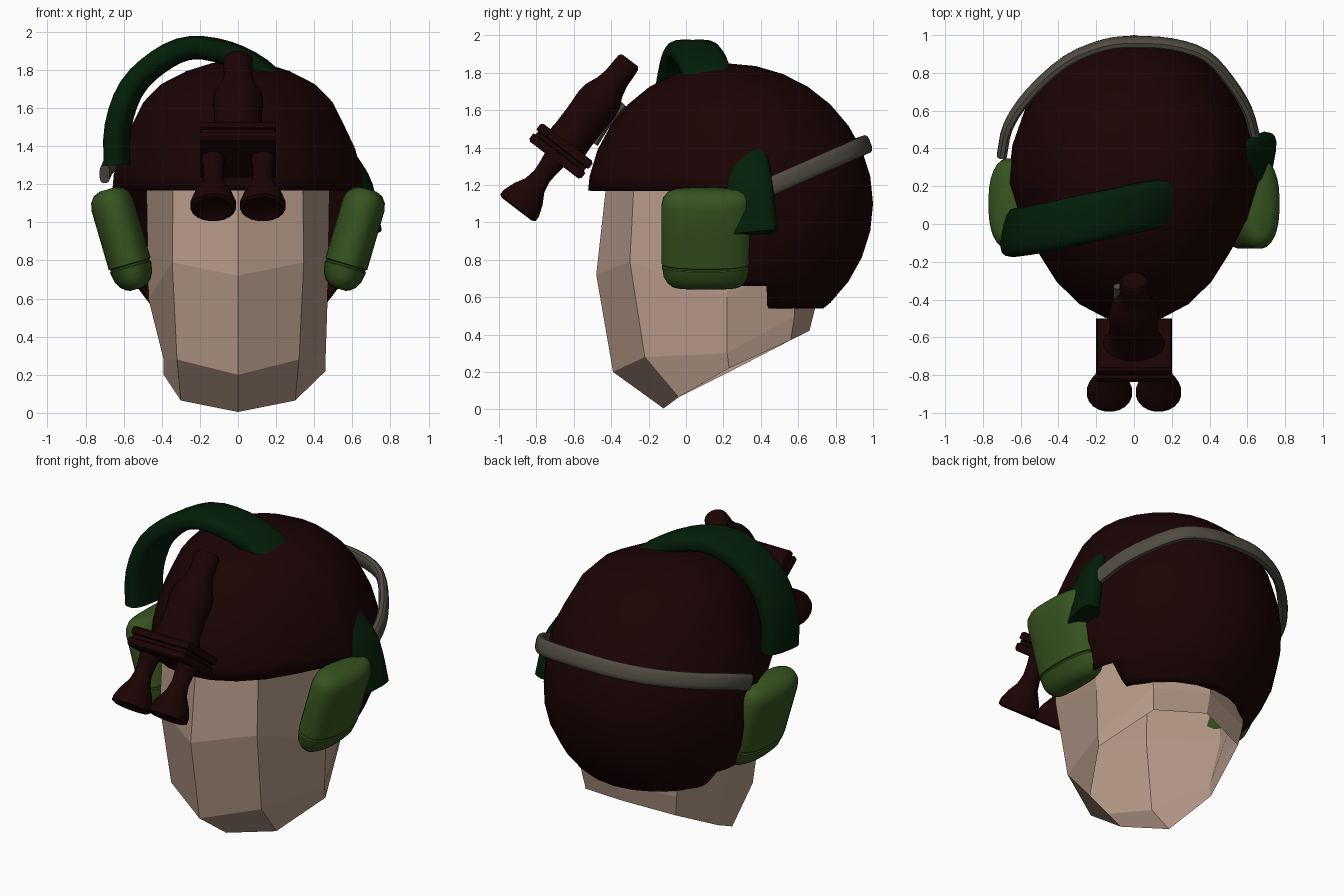
import bpy, bmesh
from math import sin, cos, pi, copysign, sqrt
from mathutils import Vector as V

old = bpy.data.objects.get("Cube")
if old:
    bpy.data.objects.remove(old)


def material(name, rgb):
    m = bpy.data.materials.new(name)
    m.use_nodes = True
    m.diffuse_color = (*rgb, 1)
    m.node_tree.nodes["Principled BSDF"].inputs["Base Color"].default_value = (*rgb, 1)
    return m


MAROON = material("dark maroon", (0.011, 0.001, 0.001))
SKIN = material("skin", (0.47, 0.325, 0.25))
GREEN = material("leaf green", (0.038, 0.088, 0.014))
DARK_GREEN = material("dark green", (0.001, 0.0125, 0.0025))
GREY = material("warm grey", (0.082, 0.072, 0.054))


def finish(name, bm, mat, smooth=True):
    bmesh.ops.recalc_face_normals(bm, faces=bm.faces)
    me = bpy.data.meshes.new(name)
    bm.to_mesh(me)
    bm.free()
    me.materials.append(mat)
    ob = bpy.data.objects.new(name, me)
    bpy.context.collection.objects.link(ob)
    if smooth:
        bpy.ops.object.select_all(action="DESELECT")
        ob.select_set(True)
        bpy.context.view_layer.objects.active = ob
        bpy.ops.object.shade_smooth_by_angle(angle=0.7)
    return ob


def loft(name, rings, mat, n=16, power=2.0):
    """Skin superellipse rings, each given as centre, radius vector u, radius vector v."""
    bm = bmesh.new()
    grid = []
    for c, u, v in rings:
        row = []
        for k in range(n):
            a = 2 * pi * (k + 0.5) / n
            p, q = (copysign(abs(f) ** (2 / power), f) for f in (cos(a), sin(a)))
            row.append(bm.verts.new(c + u * p + v * q))
        grid.append(row)
    for r, s in zip(grid, grid[1:]):
        for k in range(n):
            j = (k + 1) % n
            bm.faces.new((r[k], r[j], s[j], s[k]))
    bm.faces.new(grid[0])
    bm.faces.new(grid[-1])
    return finish(name, bm, mat)


def smooth_path(pts, steps=3):
    """Catmull-Rom points through a rough path."""
    pts = [V(p) for p in pts]
    e = [2 * pts[0] - pts[1]] + pts + [2 * pts[-1] - pts[-2]]
    out = []
    for a, b, c, d in zip(e, e[1:], e[2:], e[3:]):
        for i in range(steps):
            t = i / steps
            out.append(0.5 * (2 * b + (c - a) * t + (2 * a - 5 * b + 4 * c - d) * t * t
                              + (3 * b - a - 3 * c + d) * t ** 3))
    return out + [pts[-1]]


def ribbon(name, pts, wide, half_w, half_t, mat, n=16, power=3.0):
    """Sweep a flattened tube along a path."""
    path = smooth_path(pts)
    rings = []
    for i, p in enumerate(path):
        t = (path[min(i + 1, len(path) - 1)] - path[max(i - 1, 0)]).normalized()
        w = (wide - t * wide.dot(t)).normalized()
        rings.append((p, w * half_w, t.cross(w) * half_t))
    return loft(name, rings, mat, n, power)


# Head: five faceted columns per side, front centre to back, open underneath
columns = [
    [(0, -.43, 1.17), (0, -.48, .72), (0, -.39, .2), (0, -.12, .005)],
    [(.34, -.28, 1.17), (.345, -.3, .79), (.32, -.22, .28), (.3, -.04, .065)],
    [(.48, .2, 1.17), (.47, .22, .6), (.46, .22, .3), (.46, .23, .22)],
    [(.38, .54, 1.17), (.36, .58, .8), (.34, .58, .5), (.32, .56, .37)],
    [(0, .68, 1.17), (0, .72, .8), (0, .69, .54), (0, .66, .42)],
]
bm = bmesh.new()


def head_column(col, side):
    x, y, z = col[0]
    verts = [bm.verts.new((side * x * .85, y * .85, 1.4))]
    for level, (x, y, z) in enumerate(col):
        if side < 0 and col is columns[2] and level > 1:
            x -= .07
            z -= .02
        verts.append(bm.verts.new((side * x, y, z)))
    return verts


loop = [head_column(c, 1) for c in columns] + [head_column(c, -1) for c in columns[3:0:-1]]
for i in range(8):
    a, b = loop[i], loop[(i + 1) % 8]
    for r in range(4):
        bm.faces.new((a[r], b[r], b[r + 1], a[r + 1]))
bm.faces.new([c[0] for c in loop])
finish("head", bm, SKIN, smooth=False)

# Helmet: egg-shaped shell with full shoulders and a stepped lower edge
bm = bmesh.new()
bmesh.ops.create_uvsphere(bm, u_segments=24, v_segments=16, radius=1)
for v in bm.verts:
    x, y, z = v.co
    y = .22 + y * (.78 if y > 0 else .75)
    z = 1.1 + z * .75
    taper = 1 - .12 * min(1, max(0, (.22 - y) / .4))
    flare = 1 + .15 * max(0, 1.1 - z) + .1 * max(0, 1 - abs(z - 1.72) / .2)
    v.co = (x * .665 * taper * flare, y, z)
for co, no in (((0, 0, 1.17), (0, 0, 1)), ((0, 0, .66), (0, 0, 1)), ((0, 0, .54), (0, 0, 1)),
               ((0, .2, 0), (0, 1, 0)), ((0, .44, 0), (0, 1, 0))):
    bmesh.ops.bisect_plane(bm, geom=bm.verts[:] + bm.edges[:] + bm.faces[:],
                           plane_co=co, plane_no=no)
cut = []
for f in bm.faces:
    c = f.calc_center_median()
    if c.z < .54 or (c.y < .44 and c.z < .66) or (c.y < .2 and c.z < 1.17):
        cut.append(f)
bmesh.ops.delete(bm, geom=cut, context="FACES")
helmet = finish("helmet", bm, MAROON)
shell = helmet.modifiers.new("shell", "SOLIDIFY")
shell.thickness = .03
shell.offset = -1

# Ear cups: tilted rounded pods with a groove near the bottom (height, inset)
cup_profile = [(0, .08), (.008, .058), (.03, .032), (.065, .012), (.12, .002), (.125, .008),
               (.133, .008), (.138, 0), (.3, 0), (.46, 0), (.5, .01), (.53, .033), (.545, .07)]
for side, label in ((1, "left"), (-1, "right")):
    axis = V((side * .28, 0, .96))
    across = V((.96, 0, -side * .28))
    base = V((side * .53, .108, .65))
    loft(label + "_ear_cup",
         [(base + axis * h, across * (.115 - d), V((0, .24 - d, 0))) for h, d in cup_profile],
         GREEN, 28, 2.4)

# Headband: broad tube arching over the helmet, through it and out above the left cup
arch = [(-.635, -.045, 1.3), (-.63, -.045, 1.5), (-.56, -.035, 1.7), (-.42, -.01, 1.84),
        (-.25, .03, 1.915), (-.05, .07, 1.885), (.12, .11, 1.795), (.27, .15, 1.65),
        (.42, .2, 1.545), (.505, .29, 1.4), (.58, .32, 1.29), (.642, .34, 1.17),
        (.685, .36, .94)]
ribbon("headband", arch, V((.2, 1, 0)), .13, .062, DARK_GREEN)

# Rear strap: flat band round the back, rising to the middle
back = [(-.7, .36), (-.665, .52), (-.55, .69), (-.36, .86), (-.16, .945), (0, .962),
        (.2, .95), (.38, .89), (.51, .75), (.6, .6), (.645, .44)]
ribbon("rear_strap", [(x, y, 1.2 + .44 * (y - .47) + .1 * max(0, -x / .7) ** 3)
                      for x, y in back],
       V((0, -.35, 1)), .05, .027, GREY, 12)

# Night goggles: tilted along one axis, lenses at the lower front end
aim = V((0, .606, .796))
up = V((0, -.796, .606))
origin = V((0, -.905, 1.07))


def tube(name, profile, x=0, n=20):
    loft(name, [(origin + aim * s + V((x, 0, 0)), V((rx, 0, 0)), up * ry)
                for s, rx, ry in profile], MAROON, n)


eyepiece = [(.02, .075), (0, .1), (.01, .12), (.04, .12), (.1, .098), (.16, .064),
            (.22, .052), (.28, .056), (.36, .068)]
for side, label in ((1, "left"), (-1, "right")):
    tube(label + "_eyepiece", [(s, r, r) for s, r in eyepiece], side * .13)

w, h = .2 * sqrt(2), .175 * sqrt(2)
tube("goggle_bridge", [(.33, w * .97, h * .92), (.342, w, h), (.375, w, h), (.38, w * .96, h * .92),
                       (.4, w * .96, h * .92), (.405, w, h), (.438, w, h), (.45, w * .97, h * .92)],
     n=4)
tube("goggle_body", [(.43, .175, .12), (.5, .135, .115), (.6, .125, .115), (.7, .133, .12),
                     (.76, .125, .112), (.82, .092, .086), (.88, .074, .072), (.93, .077, .07),
                     (.985, .076, .066), (1, .062, .055)])

# Goggle mount: thin bent strip joining the goggles to the helmet
ribbon("goggle_mount", [(-.05, -.49, 1.42), (-.05, -.42, 1.53), (-.05, -.33, 1.63)],
       V((1, 0, 0)), .06, .022, GREY, 12)
